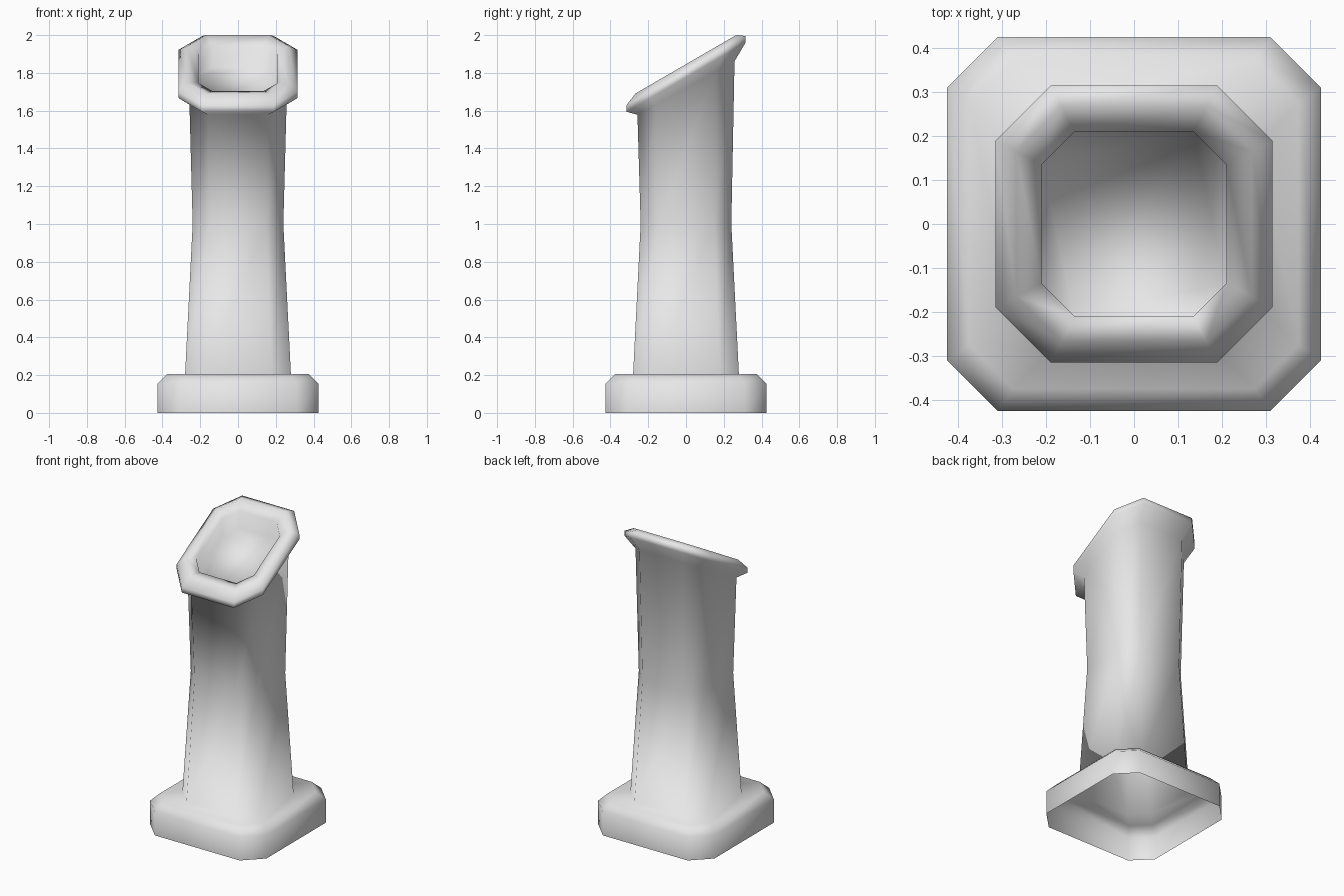
import bpy

cube = bpy.data.objects.get("Cube")
if cube:
    bpy.data.objects.remove(cube, do_unlink=True)

SLOPE = 0.58  # tilt of the mouth

stone = bpy.data.materials.new("light_grey")
stone.use_nodes = True
GREY = (0.8, 0.8, 0.8, 1)
stone.diffuse_color = GREY
stone.node_tree.nodes["Principled BSDF"].inputs["Base Color"].default_value = GREY


def ring(half, corner, z, slope=0.0):
    """Square section with cut corners, optionally tilted towards the front."""
    h, c = half, corner
    outline = [(c, -h), (h, -c), (h, c), (c, h), (-c, h), (-h, c), (-h, -c), (-c, -h)]
    return [(x, y, z + slope * y) for x, y in outline]


def loft(name, rings, cap=False):
    """Skin neighbouring rings; optionally close the last one."""
    n = len(rings[0])
    verts = [v for r in rings for v in r]
    faces = [(k * n + i, k * n + (i + 1) % n, (k + 1) * n + (i + 1) % n, (k + 1) * n + i)
             for k in range(len(rings) - 1) for i in range(n)]
    if cap:
        faces.append(tuple(range(len(verts) - n, len(verts))))
    mesh = bpy.data.meshes.new(name)
    mesh.from_pydata(verts, [], faces)
    mesh.materials.append(stone)
    mesh.shade_smooth()
    obj = bpy.data.objects.new(name, mesh)
    bpy.context.collection.objects.link(obj)
    return obj


# Hollow plinth, waisted column, flared slanted lip and dished mouth in one skin
loft("chimney_pipe", [
    ring(0.425, 0.31, 0.0),
    ring(0.425, 0.31, 0.155),
    ring(0.375, 0.275, 0.205),
    ring(0.28, 0.18, 0.205),
    ring(0.24, 0.15, 1.0),
    ring(0.257, 0.16, 1.72, SLOPE * 0.95),
    ring(0.315, 0.19, 1.777, SLOPE),
    ring(0.315, 0.19, 1.812, SLOPE),
    ring(0.268, 0.165, 1.846, SLOPE),
    ring(0.21, 0.135, 1.825, SLOPE),
    ring(0.21, 0.135, 1.71, SLOPE),
], cap=True)
